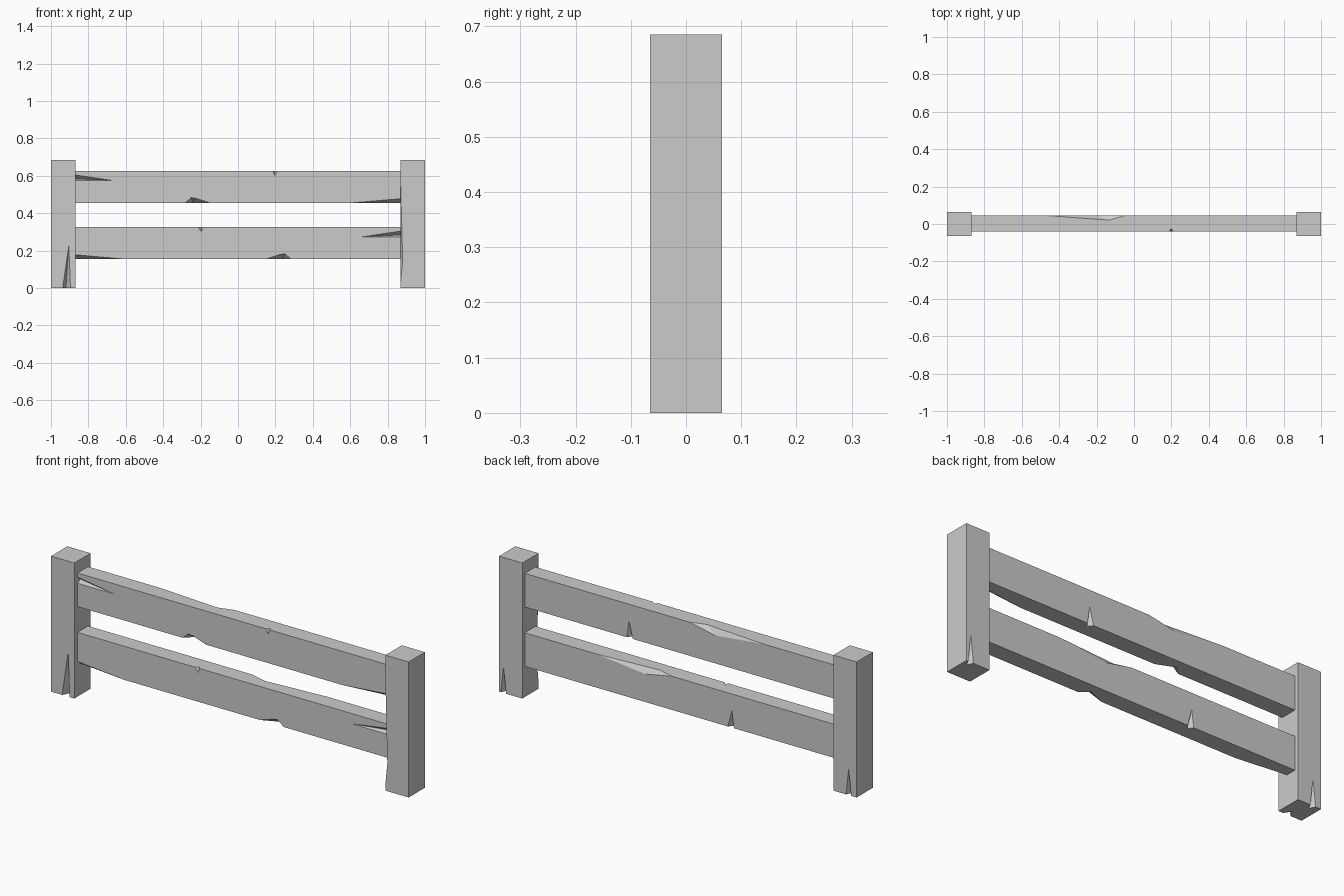
import bpy, bmesh

if "Cube" in bpy.data.objects:
    bpy.data.objects.remove(bpy.data.objects["Cube"])


def make_object(name, bm):
    mesh = bpy.data.meshes.new(name)
    bmesh.ops.recalc_face_normals(bm, faces=bm.faces[:])
    bm.to_mesh(mesh)
    bm.free()
    obj = bpy.data.objects.new(name, mesh)
    bpy.context.collection.objects.link(obj)
    return obj


def beam(name, lo, hi):
    bm = bmesh.new()
    bmesh.ops.create_cube(bm, size=1)
    for v in bm.verts:
        for i in range(3):
            v.co[i] = (lo[i] + hi[i]) / 2 + v.co[i] * (hi[i] - lo[i])
    return make_object(name, bm)


def chip(obj, points, flip=1, dz=0):
    """Carve the convex hull of a few points out of a beam."""
    bm = bmesh.new()
    for x, y, z in points:
        bm.verts.new((x * flip, y, z + dz))
    bmesh.ops.convex_hull(bm, input=bm.verts[:])
    cutter = make_object("cutter", bm)
    cutter.hide_render = True
    mod = obj.modifiers.new("chip", 'BOOLEAN')
    mod.operation = 'DIFFERENCE'
    mod.solver = 'EXACT'
    mod.object = cutter
    bpy.context.view_layer.objects.active = obj
    bpy.ops.object.modifier_apply(modifier=mod.name)
    bpy.data.objects.remove(cutter)


# Rails: the lower one is the upper one mirrored left to right
F, B = -0.041, 0.046
rail_chips = [
    # long end split on the front
    [(-.89, F, .608), (-.89, F, .573), (-.655, F, .573), (-.89, -.012, .585)],
    # small nick in the top front edge
    [(.185, F, .626), (.215, F, .626), (.196, F, .60), (.198, -.025, .626)],
    # gouge in the bottom front edge
    [(-.285, F, .454), (-.145, F, .454), (-.25, F, .484), (-.22, F, .479), (-.24, 0, .454)],
    # worn bottom corner at the end
    [(.59, F, .454), (.89, F, .48), (.89, F, .454), (.89, -.005, .454)],
    # long splinter off the top back edge
    [(-.49, B, .626), (-.04, B, .626), (-.13, .02, .626), (-.2, B, .595)],
    # upright crack in the back
    [(.265, B, .454), (.30, B, .454), (.288, B, .545), (.283, .02, .454)],
]
for name, flip, dz in (("upper_rail", 1, 0), ("lower_rail", -1, -.3)):
    rail = beam(name, (-.872, -.04, .455 + dz), (.872, .045, .625 + dz))
    for points in rail_chips:
        chip(rail, points, flip, dz)

# Posts
F, B = -0.066, 0.066
left = beam("left_post", (-1, -.065, 0), (-.87, .065, .685))
right = beam("right_post", (.87, -.065, 0), (1, .065, .685))
# front crack at the foot of the left post
chip(left, [(-.938, F, -.001), (-.895, F, -.001), (-.904, F, .235), (-.92, -.03, -.001)])
# back cracks at the foot of both posts
for post, x in ((left, -.955), (right, .975)):
    chip(post, [(x - .015, B, -.001), (x + .015, B, -.001), (x, B, .14), (x, .035, -.001)])
# worn inner front edge of the right post
chip(right, [(.869, F, .6), (.869, F, .02), (.881, F, .14), (.869, -.04, .15)])
